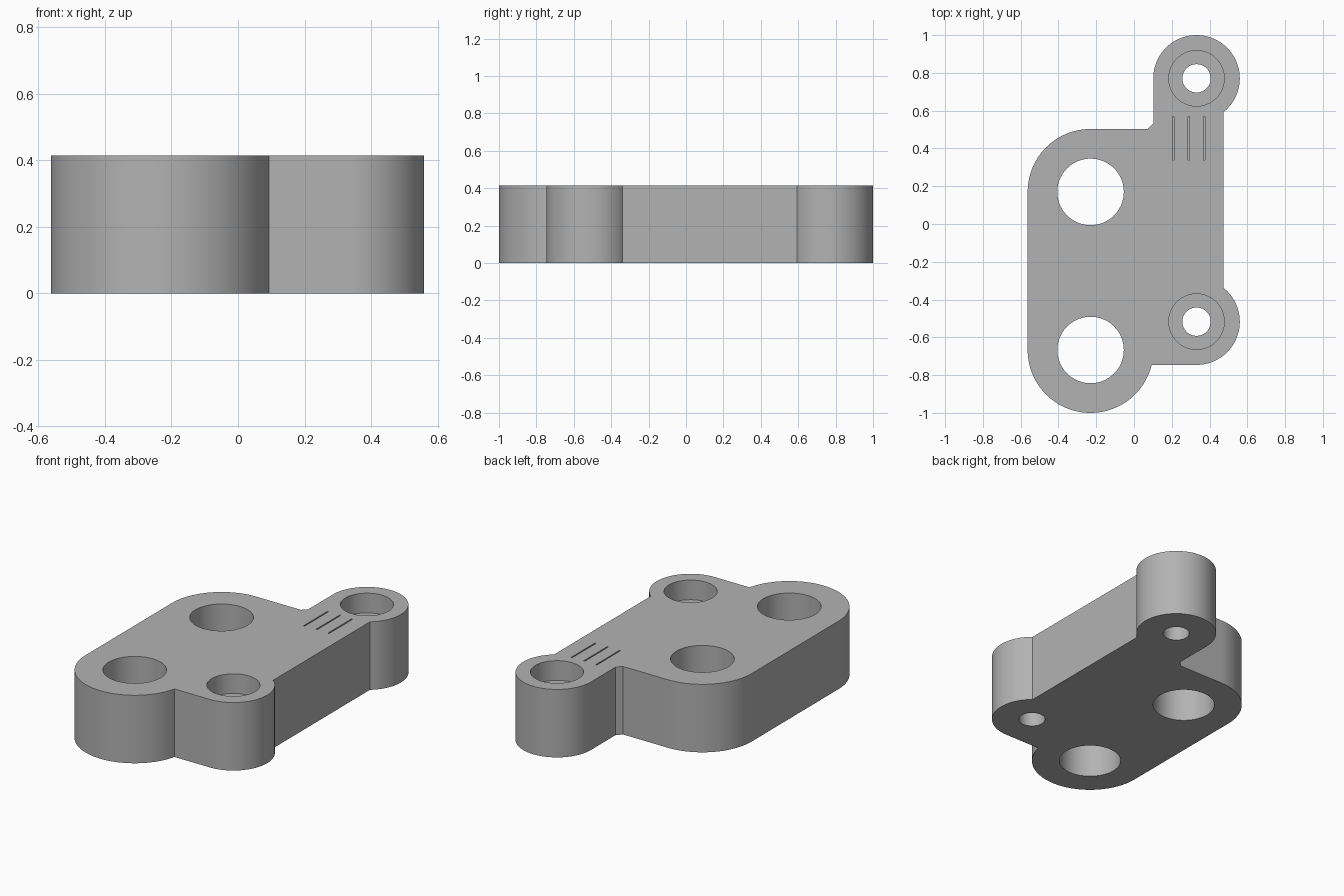
import bpy
import bmesh
from math import cos, sin, radians, sqrt, atan2, degrees

HEIGHT = 0.415
SIDE_X = 0.475                      # flat right-hand face
BIG_R, LUG_R = 0.333, 0.229
BIG_FRONT, BIG_BACK = (-0.23, -0.667), (-0.23, 0.17)
LUG_FRONT, LUG_BACK = (0.331, -0.517), (0.331, 0.771)

cube = bpy.data.objects.get("Cube")
if cube:
    bpy.data.objects.remove(cube, do_unlink=True)

grey = bpy.data.materials.new("plain grey")
grey.use_nodes = True
colour = (0.45, 0.45, 0.45, 1)
grey.diffuse_color = colour
grey.node_tree.nodes["Principled BSDF"].inputs["Base Color"].default_value = colour


def arc(centre, radius, start, end, steps):
    """Points along an arc, angles in degrees."""
    angles = [radians(start + (end - start) * i / steps) for i in range(steps + 1)]
    return [(centre[0] + radius * cos(a), centre[1] + radius * sin(a)) for a in angles]


def prism(name, points, bottom, top):
    """Extrude a closed outline from one height to another."""
    bm = bmesh.new()
    base = bm.faces.new([bm.verts.new((x, y, bottom)) for x, y in points])
    result = bmesh.ops.extrude_face_region(bm, geom=[base])
    moved = [v for v in result["geom"] if isinstance(v, bmesh.types.BMVert)]
    bmesh.ops.translate(bm, verts=moved, vec=(0, 0, top - bottom))
    bmesh.ops.recalc_face_normals(bm, faces=bm.faces)
    mesh = bpy.data.meshes.new(name)
    bm.to_mesh(mesh)
    bm.free()
    mesh.materials.append(grey)
    obj = bpy.data.objects.new(name, mesh)
    bpy.context.collection.objects.link(obj)
    return obj


# Plate outline, counter-clockwise, with lugs cut off at the flat side
step = SIDE_X - LUG_FRONT[0]
lug_angle = degrees(atan2(sqrt(LUG_R ** 2 - step ** 2), step))
front_y = LUG_FRONT[1] - LUG_R
notch = degrees(atan2(front_y - BIG_FRONT[1],
                      sqrt(BIG_R ** 2 - (front_y - BIG_FRONT[1]) ** 2)))
lug_left = LUG_BACK[0] - LUG_R
shoulder_y = BIG_BACK[1] + BIG_R

outline = arc(LUG_FRONT, LUG_R, -90, lug_angle, 48)
outline += arc(LUG_BACK, LUG_R, -lug_angle, 180, 72)
outline += [(lug_left, shoulder_y + 0.03), (lug_left - 0.03, shoulder_y)]
outline += arc(BIG_BACK, BIG_R, 90, 180, 32)
outline += arc(BIG_FRONT, BIG_R, 180, 360 + notch, 64)
plate = prism("mounting_plate", outline, 0, HEIGHT)

# Through holes, counterbores and engraved marks
cutters = []


def round_cutter(name, centre, radius, bottom):
    ring = arc(centre, radius, 0, 360, 72)[:-1]
    cutters.append(prism(name, ring, bottom, HEIGHT + 0.1))


for centre in (BIG_FRONT, BIG_BACK):
    round_cutter("large_hole_cutter", centre, 0.176, -0.1)
for centre in (LUG_FRONT, LUG_BACK):
    round_cutter("bolt_hole_cutter", centre, 0.075, -0.1)
    round_cutter("counterbore_cutter", centre, 0.147, HEIGHT - 0.12)
for x in (0.207, 0.29, 0.373):
    slot = [(x - 0.004, 0.34), (x + 0.004, 0.34), (x + 0.004, 0.57), (x - 0.004, 0.57)]
    cutters.append(prism("mark_cutter", slot, HEIGHT - 0.01, HEIGHT + 0.1))

bpy.ops.object.select_all(action="DESELECT")
plate.select_set(True)
bpy.context.view_layer.objects.active = plate
for cutter in cutters:
    cutter.hide_render = True
    cut = plate.modifiers.new("cut", "BOOLEAN")
    cut.operation = "DIFFERENCE"
    cut.solver = "EXACT"
    cut.object = cutter
    bpy.ops.object.modifier_apply(modifier=cut.name)
    bpy.data.objects.remove(cutter, do_unlink=True)

bpy.ops.object.shade_smooth_by_angle(angle=radians(25))
